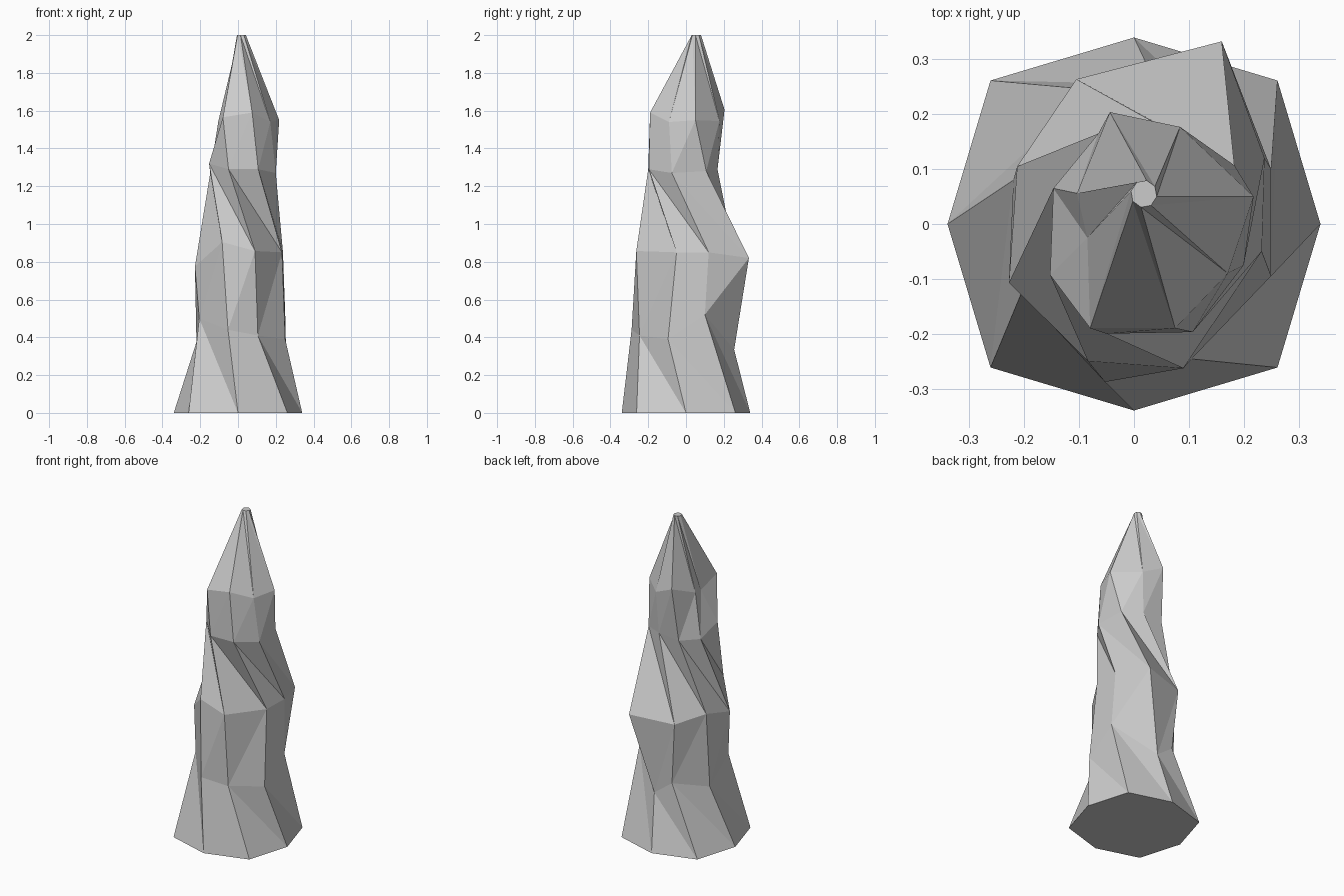
import bpy, bmesh
from math import cos, sin, radians

# base: octagon with alternating radii
base = [((0.34, 0.37)[i % 2] * cos(radians(45 * i)),
         (0.34, 0.37)[i % 2] * sin(radians(45 * i)), 0) for i in range(8)]

# irregular chipped cross-sections, counter-clockwise from +x, twisting back and forth
low = [(.25, -.095, .39), (.25, .1, .52), (.04, .255, .335), (-.075, .245, .42),
       (-.22, .08, .375), (-.205, -.125, .5), (-.053, -.288, .44), (.105, -.246, .41)]
mid = [(.238, .12, .85), (.16, .333, .82), (-.105, .264, .8), (-.213, .105, .835),
       (-.228, -.107, .775), (-.084, -.25, .905), (.09, -.263, .857), (.233, -.05, .85)]
upper = [(.2, -.075, 1.27), (.183, .107, 1.28), (.07, .167, 1.29), (-.065, .165, 1.275),
         (-.147, .065, 1.27), (-.153, -.093, 1.32), (-.05, -.2, 1.29), (.107, -.197, 1.29)]
shoulder = [(.218, .05, 1.55), (.084, .177, 1.545), (-.044, .204, 1.605), (-.104, .056, 1.545),
            (-.085, -.025, 1.525), (-.08, -.19, 1.565), (.075, -.19, 1.59), (.171, -.09, 1.54)]

# small flat tip
tip = [(.018 + .024 * cos(radians(45 * i - 12)),
        .055 + .025 * sin(radians(45 * i - 12)), 2) for i in range(8)]

# rock spire: bridge the rings with triangulated sides, cap both ends
bm = bmesh.new()
rings = [[bm.verts.new(p) for p in ring] for ring in (base, low, mid, upper, shoulder, tip)]
for a, b in zip(rings, rings[1:]):
    for i in range(8):
        j = (i + 1) % 8
        bm.faces.new((a[i], a[j], b[i]))
        bm.faces.new((a[j], b[j], b[i]))
bm.faces.new(rings[0][::-1])
bm.faces.new(rings[-1])
bmesh.ops.recalc_face_normals(bm, faces=bm.faces[:])

mesh = bpy.data.meshes.new("rock_spire")
bm.to_mesh(mesh)
bm.free()
bpy.context.collection.objects.link(bpy.data.objects.new("rock_spire", mesh))
